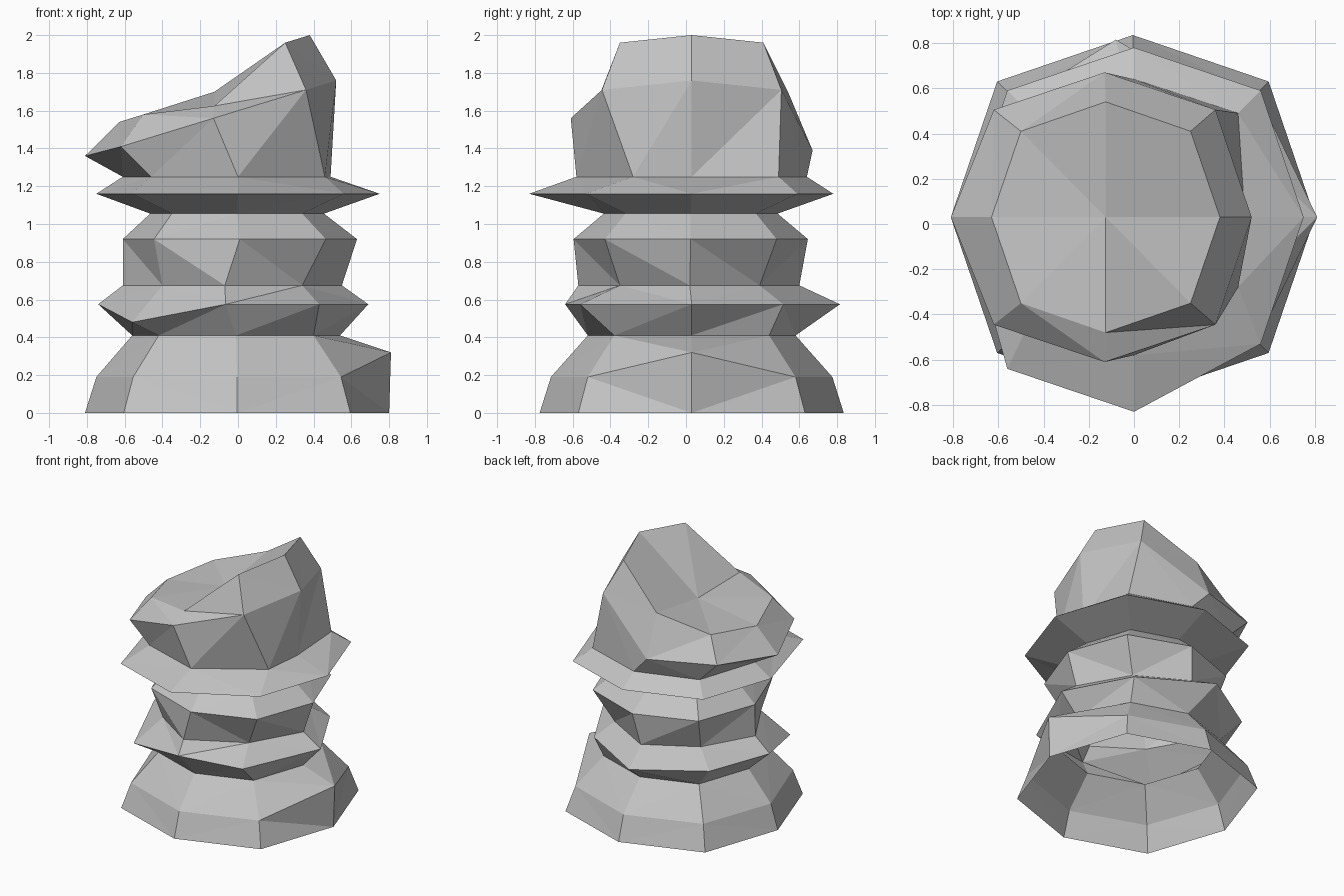
import bpy
import bmesh
from math import cos, sin, pi, sqrt

default_cube = bpy.data.objects.get("Cube")
if default_cube:
    bpy.data.objects.remove(default_cube, do_unlink=True)

# One plain stone grey
stone = bpy.data.materials.new("stone grey")
stone.use_nodes = True
grey = (0.55, 0.55, 0.55, 1)
stone.diffuse_color = grey
for node in stone.node_tree.nodes:
    if node.type == "BSDF_PRINCIPLED":
        node.inputs["Base Color"].default_value = grey
        node.inputs["Roughness"].default_value = 0.9

# Corner numbers of an eight-sided ring, counter-clockwise from +x
EAST, BACK_EAST, BACK, BACK_WEST, WEST, FRONT_WEST, FRONT, FRONT_EAST = range(8)


def ring(z, center_x, center_y, radius, diagonal, moved=None):
    """Octagon with its own offset for diagonal corners; 'moved' replaces single corners."""
    points = []
    for corner in range(8):
        angle = corner * pi / 4
        reach = diagonal * sqrt(2) if corner % 2 else radius
        points.append((center_x + reach * cos(angle), center_y + reach * sin(angle), z))
    for corner, point in (moved or {}).items():
        points[corner] = point
    return points


def tilted_ring(center_x, center_y, radius_x, diagonal_x, radius_y, diagonal_y, heights):
    """Octagon whose corners each have their own height."""
    across = (radius_x, diagonal_x, 0, -diagonal_x, -radius_x, -diagonal_x, 0, diagonal_x)
    along = (0, diagonal_y, radius_y, diagonal_y, 0, -diagonal_y, -radius_y, -diagonal_y)
    return [(center_x + x, center_y + y, z) for x, y, z in zip(across, along, heights)]


def shell(name, rings, apex=None):
    """Faceted skin through the rings, with an optional fan closing the top."""
    bm = bmesh.new()
    loops = [[bm.verts.new(point) for point in points] for points in rings]
    for low, high in zip(loops, loops[1:]):
        for k in range(8):
            n = (k + 1) % 8
            bm.faces.new((low[k], low[n], high[n], high[k]))
    bmesh.ops.triangulate(bm, faces=bm.faces[:], quad_method="SHORT_EDGE")
    if apex:
        tip = bm.verts.new(apex)
        top = loops[-1]
        for k in range(8):
            bm.faces.new((top[k], top[(k + 1) % 8], tip))
    mesh = bpy.data.meshes.new(name)
    bm.to_mesh(mesh)
    bm.free()
    mesh.materials.append(stone)
    part = bpy.data.objects.new(name, mesh)
    bpy.context.collection.objects.link(part)
    return part


# Rings from the ground up
ground = ring(0, -0.005, 0.03, 0.805, 0.6)
skirt = ring(0.19, -0.005, 0.03, 0.745, 0.55, {EAST: (0.81, 0.03, 0.32)})
waist = ring(0.41, -0.01, 0.03, 0.55, 0.41)
collar_rim = ring(0.575, -0.065, 0.02, 0.66, 0.495, {
    EAST: (0.69, 0.03, 0.575),
    BACK: (-0.08, 0.815, 0.575),
    WEST: (-0.74, 0.03, 0.575),
    FRONT_WEST: (-0.56, -0.48, 0.48),
    FRONT_EAST: (0.43, -0.56, 0.575),
})
collar_top = ring(0.675, -0.03, 0.02, 0.58, 0.37, {FRONT: (-0.07, -0.57, 0.675)})
neck_rim = ring(0.92, 0.01, 0.025, 0.62, 0.455)
neck_top = ring(1.055, -0.005, 0.025, 0.46, 0.345)
flange_rim = ring(1.16, 0, 0.03, 0.75, 0.56, {
    FRONT: (0, -0.83, 1.16),
    FRONT_WEST: (-0.56, -0.64, 1.16),
})
flange_top = ring(1.25, 0, 0.03, 0.61, 0.46, {
    EAST: (0.49, 0.03, 1.25),
    FRONT_EAST: (0.46, -0.28, 1.25),
})
head_rim = tilted_ring(-0.13, 0.03, 0.665, 0.49, 0.64, 0.475,
                       (1.76, 1.71, 1.39, 1.41, 1.36, 1.41, 1.56, 1.71))
head_rim[EAST] = (0.52, 0.03, 1.76)
head_rim[WEST] = (-0.81, 0.03, 1.36)
head_top = tilted_ring(-0.125, 0.03, 0.505, 0.375, 0.51, 0.38,
                       (2, 1.96, 1.7, 1.58, 1.54, 1.58, 1.625, 1.96))

# Stacked shells, open underneath
shell("flared_base", [ground, skirt, waist])
shell("lower_collar", [waist, collar_rim, collar_top])
shell("neck", [collar_top, neck_rim, neck_top])
shell("upper_flange", [neck_top, flange_rim, flange_top])
shell("slanted_head", [flange_top, head_rim, head_top], apex=(-0.125, 0.03, 1.62))
